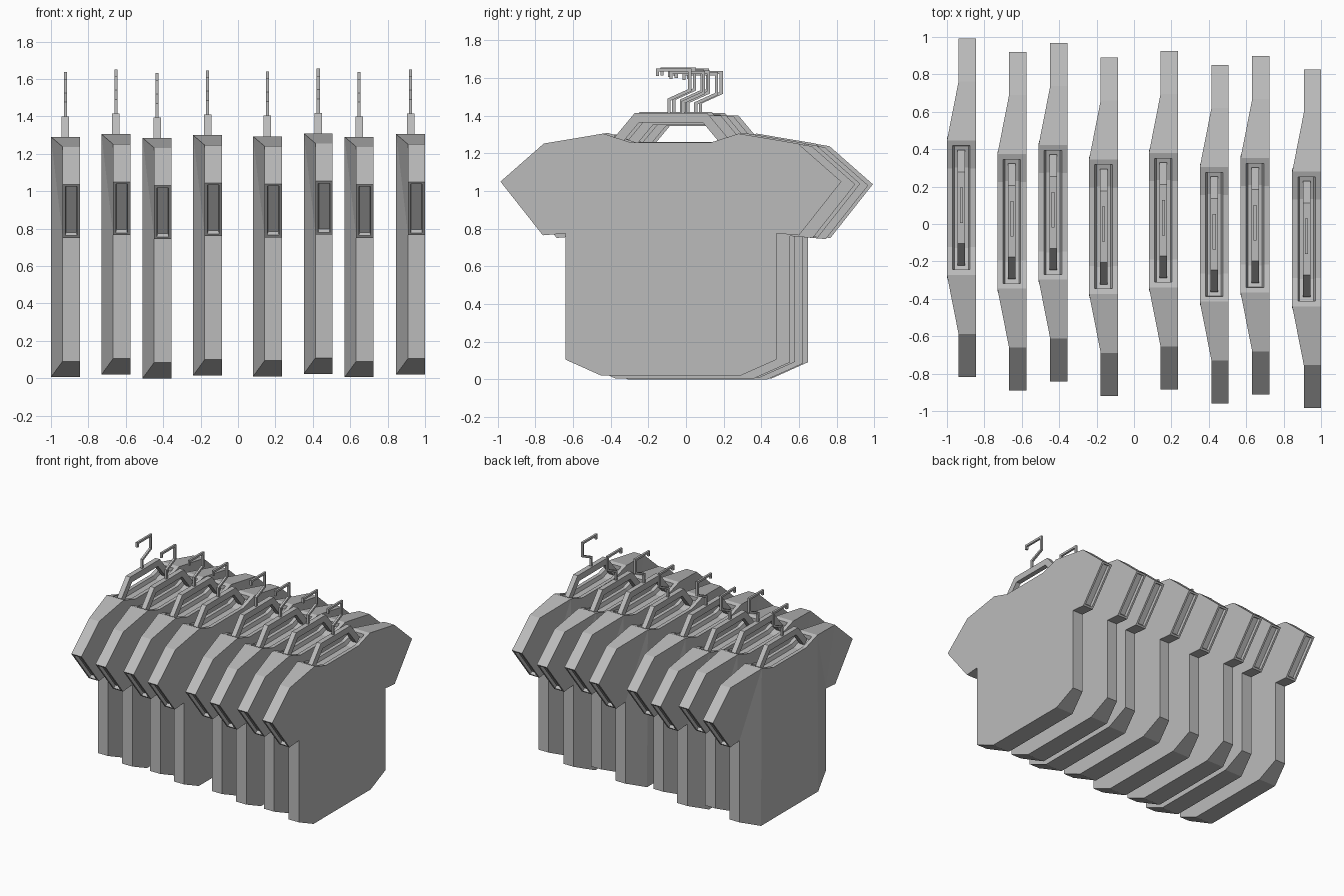
import bpy, bmesh
from mathutils import Vector

cube = bpy.data.objects.get("Cube")
if cube:
    bpy.data.objects.remove(cube, do_unlink=True)

# One plain grey for everything
grey = bpy.data.materials.new("plain grey")
grey.use_nodes = True
GREY = (0.5, 0.5, 0.5, 1)
grey.diffuse_color = GREY
grey.node_tree.nodes["Principled BSDF"].inputs["Base Color"].default_value = GREY

FULL, THIN = 0.154, 0.092   # thickness at the chest and at the sleeves


def finish(bm, name):
    bmesh.ops.recalc_face_normals(bm, faces=bm.faces)
    mesh = bpy.data.meshes.new(name)
    bm.to_mesh(mesh)
    bm.free()
    mesh.materials.append(grey)
    return mesh


def recess(bm, faces, border, lip, depth):
    """Leave a border around the faces, then sink them with a tapered wall."""
    bmesh.ops.inset_region(bm, faces=faces, thickness=border, use_even_offset=True)
    bmesh.ops.inset_region(bm, faces=faces, thickness=lip, depth=-depth,
                           use_even_offset=True)


def shirt_mesh():
    # Half outline (y, z): hem, side, sleeve, shoulder, neck
    half = [(.37, 0), (.56, .085), (.56, .755), (.68, .745),
            (.905, 1.03), (.675, 1.232), (.36, 1.285), (.21, 1.237)]
    outline = half + [(-y, z) for y, z in reversed(half)]
    n = len(outline)
    chest = {0, 6, 7}
    bm = bmesh.new()
    flat, bulge = [], []
    for i, (y, z) in enumerate(outline):
        thick = FULL if min(i, n - 1 - i) in chest else THIN
        flat.append(bm.verts.new((FULL / 2, y, z)))
        bulge.append(bm.verts.new((FULL / 2 - thick, y, z)))
    # Flat side, then the folded side
    bm.faces.new(flat)
    bm.faces.new([bulge[i] for i in (0, 6, 7, 8, 9, 15)])
    for panel in [(0, 1, 2, 6), (2, 5, 6), (2, 3, 4, 5)]:
        bm.faces.new([bulge[i] for i in panel])
        bm.faces.new([bulge[n - 1 - i] for i in panel])
    # Walls around the outline
    walls = []
    for i in range(n):
        j = (i + 1) % n
        walls.append(bm.faces.new((flat[i], flat[j], bulge[j], bulge[i])))
    bmesh.ops.recalc_face_normals(bm, faces=bm.faces)
    # Neck and sleeve openings
    recess(bm, walls[6:9], .03, .01, .03)
    for cuff in (walls[3], walls[11]):
        recess(bm, [cuff], .015, .003, .025)
    return finish(bm, "shirt")


def bar_mesh(name, path, width, depth):
    """Mitred flat bar following a (y, z) path, extruded along x."""
    pts = [Vector(p) for p in path]
    bm = bmesh.new()
    rings = []
    for i, p in enumerate(pts):
        dirs = []
        if i > 0:
            dirs.append((p - pts[i - 1]).normalized())
        if i < len(pts) - 1:
            dirs.append((pts[i + 1] - p).normalized())
        tangent = sum(dirs, Vector((0, 0))).normalized()
        side = Vector((-tangent.y, tangent.x)) * (width / 2 / tangent.dot(dirs[0]))
        rings.append([bm.verts.new((x, *(p + side * s)))
                      for x, s in ((-depth / 2, -1), (depth / 2, -1),
                                   (depth / 2, 1), (-depth / 2, 1))])
    for a, b in zip(rings, rings[1:]):
        for k in range(4):
            m = (k + 1) % 4
            bm.faces.new((a[k], a[m], b[m], b[k]))
    bm.faces.new(rings[0])
    bm.faces.new(rings[-1])
    return finish(bm, name)


parts = {
    "shirt": shirt_mesh(),
    "hanger_frame": bar_mesh("hanger_frame", [(-.29, 1.238), (-.18, 1.37),
                                              (.18, 1.37), (.29, 1.238)], .05, .04),
    "hanger_hook": bar_mesh("hanger_hook", [(-.01, 1.39), (-.01, 1.465), (.1, 1.515),
                                            (.1, 1.623), (-.072, 1.623),
                                            (-.072, 1.59)], .017, .017),
}

# Row of shirts: left edge x, centre y, lift z
row = [(-1, .087, .006), (-.73, .014, .02), (-.51, .062, 0), (-.24, -.014, .015),
       (.08, .02, .009), (.352, -.055, .024), (.57, -.007, .006), (.846, -.08, .02)]
for number, (x, y, z) in enumerate(row, 1):
    for name, mesh in parts.items():
        obj = bpy.data.objects.new(f"{name}_{number}", mesh)
        obj.location = (x + FULL / 2, y, z)
        bpy.context.collection.objects.link(obj)
